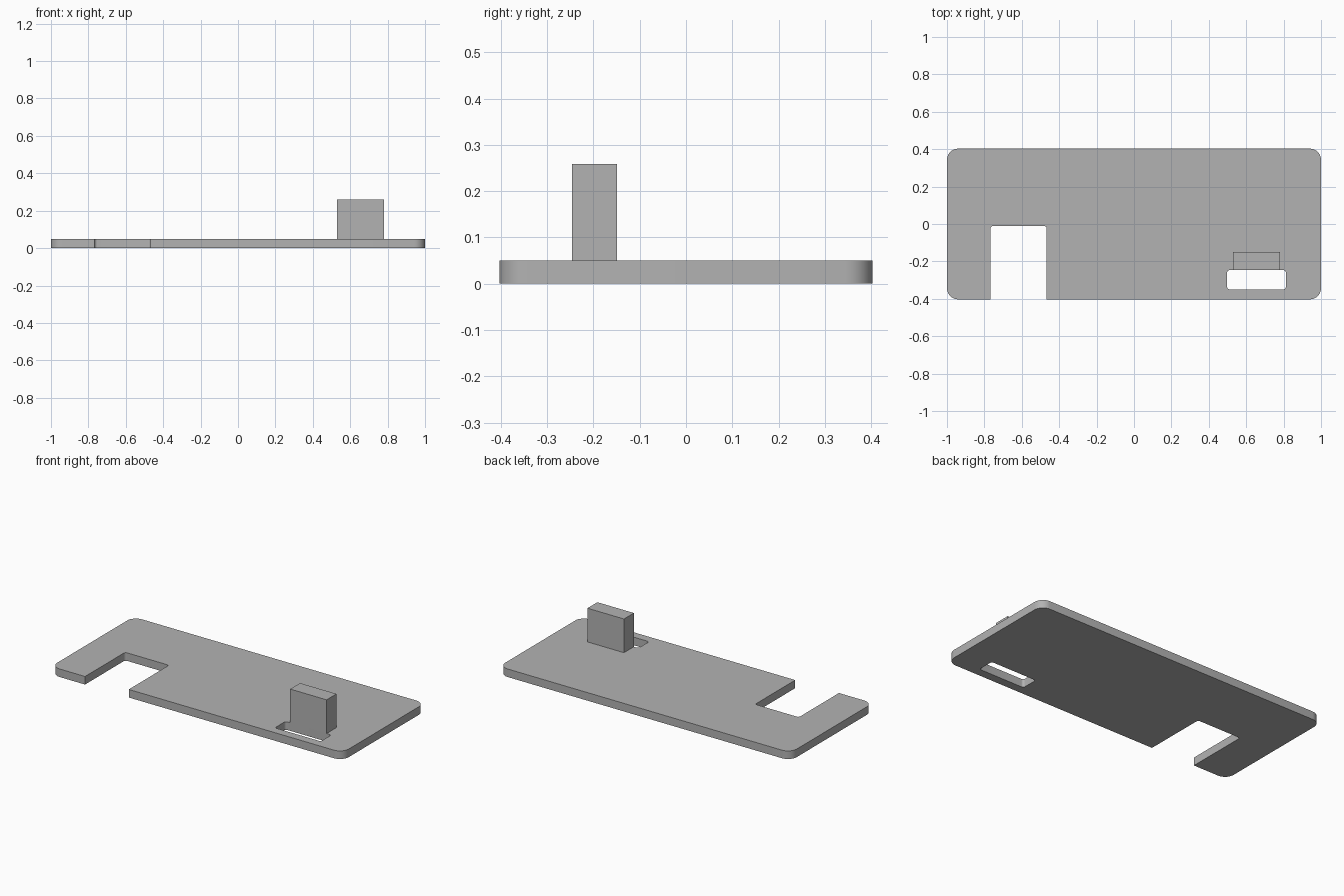
import bpy, bmesh, math
from mathutils import Vector, Matrix

cube = bpy.data.objects.get("Cube")
if cube:
    bpy.data.objects.remove(cube, do_unlink=True)

THICK = 0.05
HALF_Y = 0.403
SLOT_BACK = -0.246

grey = bpy.data.materials.new("light_grey")
grey.use_nodes = True
grey.diffuse_color = (0.45, 0.45, 0.45, 1)
grey.node_tree.nodes["Principled BSDF"].inputs["Base Color"].default_value = grey.diffuse_color


def rounded(corners, steps=8):
    """Turn (x, y, radius) corners into an outline with filleted corners."""
    points = []
    for i, (x, y, r) in enumerate(corners):
        p = Vector((x, y, 0))
        if r == 0:
            points.append(p)
            continue
        before = Vector((*corners[i - 1][:2], 0))
        after = Vector((*corners[(i + 1) % len(corners)][:2], 0))
        a, b = (before - p).normalized(), (after - p).normalized()
        centre = p + (a + b) * r
        for k in range(steps + 1):
            t = math.pi / 2 * k / steps
            points.append(centre - (b * math.cos(t) + a * math.sin(t)) * r)
    return points


def finish(bm, name):
    bmesh.ops.recalc_face_normals(bm, faces=bm.faces)
    mesh = bpy.data.meshes.new(name)
    bm.to_mesh(mesh)
    bm.free()
    mesh.materials.append(grey)
    obj = bpy.data.objects.new(name, mesh)
    bpy.context.collection.objects.link(obj)
    return obj


# Base plate outline with open front notch, and the slot hole
R, r = 0.06, 0.015
outline = rounded([
    (-1, -HALF_Y, R), (-0.767, -HALF_Y, 0), (-0.767, -0.01, r),
    (-0.467, -0.01, r), (-0.467, -HALF_Y, 0), (1, -HALF_Y, R),
    (1, HALF_Y, R), (-1, HALF_Y, R)])
slot = rounded([(0.498, -0.35, r), (0.812, -0.35, r),
                (0.812, SLOT_BACK, r), (0.498, SLOT_BACK, r)])

bm = bmesh.new()
for loop in (outline, slot):
    verts = [bm.verts.new(p) for p in loop]
    for i, v in enumerate(verts):
        bm.edges.new((verts[i - 1], v))
bmesh.ops.triangle_fill(bm, edges=bm.edges[:], use_beauty=True, normal=(0, 0, 1))
top = bmesh.ops.extrude_face_region(bm, geom=bm.faces[:], use_keep_orig=True)["geom"]
bmesh.ops.translate(bm, vec=(0, 0, THICK),
                    verts=[g for g in top if isinstance(g, bmesh.types.BMVert)])
plate = finish(bm, "base_plate")
bpy.context.view_layer.objects.active = plate
plate.select_set(True)
bpy.ops.object.shade_smooth_by_angle(angle=math.radians(30))
plate.select_set(False)

# Upright block standing behind the slot
low, high = Vector((0.53, SLOT_BACK, THICK)), Vector((0.78, -0.149, 0.259))
bm = bmesh.new()
bmesh.ops.create_cube(bm, size=1, matrix=Matrix.Translation((low + high) / 2)
                      @ Matrix.Diagonal((*(high - low), 1)))
finish(bm, "upright_block")
